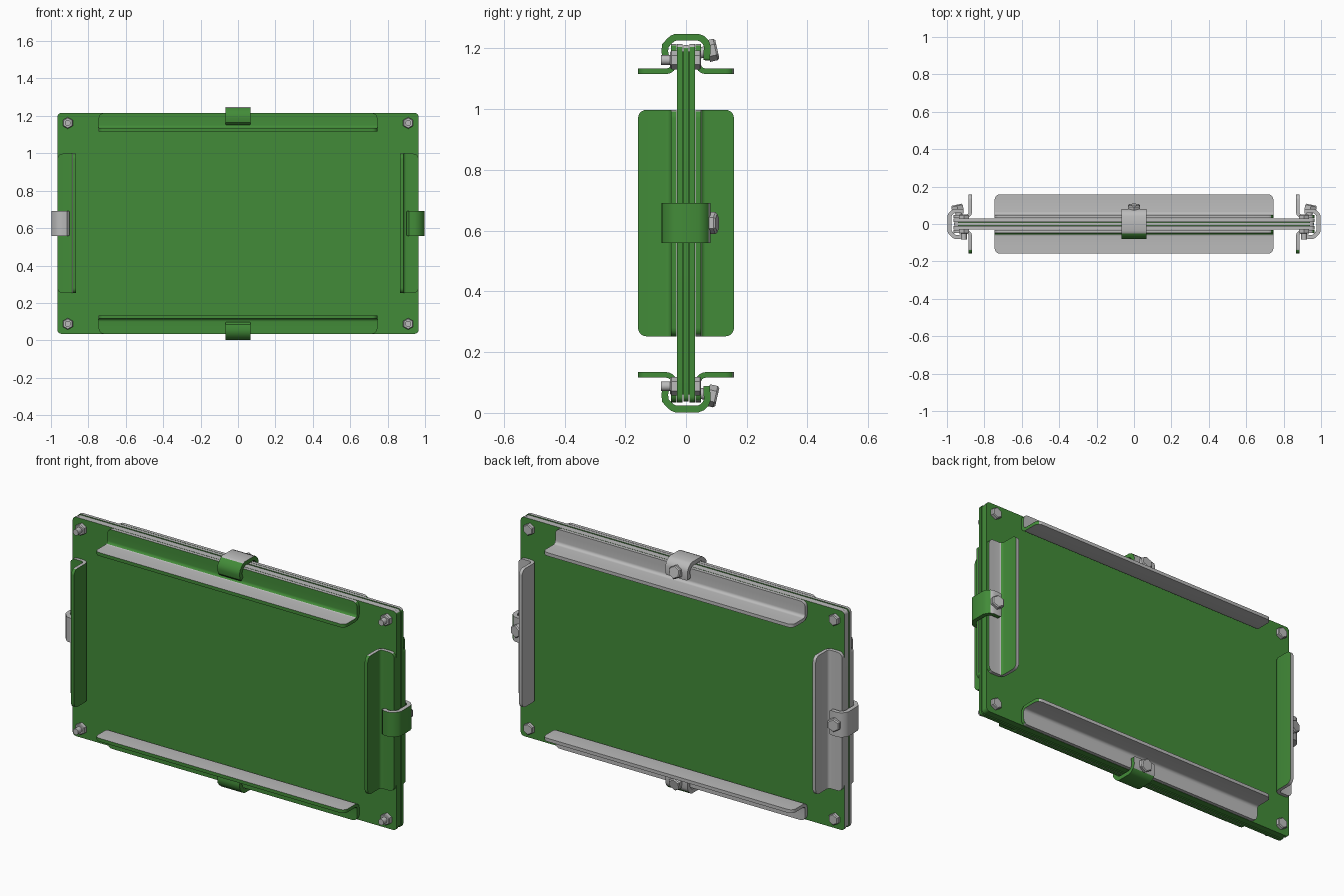
import bpy, bmesh, math
from mathutils import Vector, Matrix

if "Cube" in bpy.data.objects:
    bpy.data.objects.remove(bpy.data.objects["Cube"])

green = bpy.data.materials.new("green_paint")
green.diffuse_color = (0.055, 0.26, 0.04, 1)
green.use_nodes = True
green.node_tree.nodes["Principled BSDF"].inputs["Base Color"].default_value = green.diffuse_color
grey = bpy.data.materials.new("bare_metal")
grey.diffuse_color = (0.5, 0.5, 0.5, 1)
grey.use_nodes = True
grey.node_tree.nodes["Principled BSDF"].inputs["Base Color"].default_value = grey.diffuse_color

CZ, HX, HZ = 0.625, 0.965, 0.59     # plate centre height and half sizes


def finish(bm, name, is_green):
    """Turn a bmesh into an object, painting the faces whose normal passes the test."""
    bmesh.ops.recalc_face_normals(bm, faces=bm.faces)
    bm.normal_update()
    for f in bm.faces:
        f.material_index = 0 if is_green(f.normal) else 1
    me = bpy.data.meshes.new(name)
    bm.to_mesh(me)
    bm.free()
    ob = bpy.data.objects.new(name, me)
    bpy.context.collection.objects.link(ob)
    me.materials.append(green)
    me.materials.append(grey)
    bpy.context.view_layer.objects.active = ob
    ob.select_set(True)
    bpy.ops.object.shade_smooth_by_angle(angle=math.radians(35))
    ob.select_set(False)
    return ob


def side_frame(side):
    """Map (along edge, depth y, outward from plate edge) to world space."""
    return {
        "top": lambda t, u, w: Vector((t, u, CZ + HZ + w)),
        "bottom": lambda t, u, w: Vector((t, u, CZ - HZ - w)),
        "right": lambda t, u, w: Vector((HX + w, u, CZ + t)),
        "left": lambda t, u, w: Vector((-HX - w, u, CZ + t)),
    }[side]


def arc(cx, cy, r, a0, a1, n=6):
    return [(cx + r * math.cos(math.radians(a0 + (a1 - a0) * i / n)),
             cy + r * math.sin(math.radians(a0 + (a1 - a0) * i / n))) for i in range(n + 1)]


def band(name, path, thick, half, radius, place, is_green):
    """Bent sheet strip along a (u, w) path, with rounded corners at both path ends."""
    pts = [Vector(p) for p in path]
    # extra stations close to both ends for the corner rounding
    steps = [radius * (1 - math.cos(math.pi / 2 * k / 5)) for k in range(1, 6)]
    d0, d1 = (pts[1] - pts[0]).normalized(), (pts[-2] - pts[-1]).normalized()
    pts = ([pts[0]] + [pts[0] + d0 * s for s in steps] + pts[1:-1]
           + [pts[-1] + d1 * s for s in reversed(steps)] + [pts[-1]])
    lens = [0]
    for a, b in zip(pts, pts[1:]):
        lens.append(lens[-1] + (b - a).length)
    bm = bmesh.new()
    rings = []
    for i, p in enumerate(pts):
        a = (p - pts[i - 1]).normalized() if i else d0
        b = (pts[i + 1] - p).normalized() if i < len(pts) - 1 else -d1
        t = (a + b).normalized()
        n = Vector((-t.y, t.x)) * (thick / 2) / max(0.6, t.dot(a))
        e = min(lens[i], lens[-1] - lens[i], radius)
        h = half - radius + math.sqrt(max(0, radius ** 2 - (radius - e) ** 2))
        rings.append([bm.verts.new(place(s * h, *(p + n * k)))
                      for s, k in ((-1, -1), (1, -1), (1, 1), (-1, 1))])
    for r, q in zip(rings, rings[1:]):
        for k in range(4):
            bm.faces.new((r[k], r[(k + 1) % 4], q[(k + 1) % 4], q[k]))
    bm.faces.new(rings[0])
    bm.faces.new(rings[-1])
    return finish(bm, name, is_green)


def rod(bm, a, b, r, n, r2=None):
    """Cylinder or prism between two points."""
    a, b = Vector(a), Vector(b)
    m = Matrix.Translation((a + b) / 2) @ (b - a).to_track_quat('Z', 'Y').to_matrix().to_4x4()
    bmesh.ops.create_cone(bm, cap_ends=True, segments=n, radius1=r,
                          radius2=r if r2 is None else r2, depth=(b - a).length, matrix=m)


def hex_head(bm, a, b, r):
    """Hexagon with a chamfered outer face at b."""
    a, b = Vector(a), Vector(b)
    c = a.lerp(b, 0.8)
    rod(bm, a, c, r, 6)
    rod(bm, c, b, r, 6, r * 0.85)


# stacked plates with rounded corners
outline = []
for sx, sz, a in ((1, 1, 0), (-1, 1, 90), (-1, -1, 180), (1, -1, 270)):
    outline.append((sx, sz, a))
for name, y0, y1, inset in (("front_plate", -0.029, -0.012, 0),
                            ("middle_plate", -0.009, 0.009, 0.003),
                            ("back_plate", 0.012, 0.029, 0)):
    bm = bmesh.new()
    loop = []
    for sx, sz, a in outline:
        loop += arc(sx * (HX - 0.02 - inset), CZ + sz * (HZ - 0.02 - inset), 0.02, a, a + 90)
    face = bm.faces.new([bm.verts.new((x, y0, z)) for x, z in loop])
    ext = bmesh.ops.extrude_face_region(bm, geom=[face], use_keep_orig=True)
    bmesh.ops.translate(bm, vec=(0, y1 - y0, 0),
                        verts=[v for v in ext["geom"] if isinstance(v, bmesh.types.BMVert)])
    finish(bm, name, lambda n: n.z < 0.5 and n.x > -0.5)

# thin core filling the gaps between plates
bm = bmesh.new()
bmesh.ops.create_cube(bm, size=1, matrix=Matrix.Translation((0, 0, CZ))
                      @ Matrix.Diagonal((2 * HX - 0.05, 0.05, 2 * HZ - 0.05, 1)))
finish(bm, "plate_core", lambda n: True)

# corner bolts: head behind, nut and shank end in front
for ix, sx in (("left", -1), ("right", 1)):
    for iz, z in (("lower", 0.088), ("upper", 1.162)):
        x = sx * 0.91
        bm = bmesh.new()
        rod(bm, (x, -0.083, z), (x, 0.03, z), 0.016, 20)
        hex_head(bm, (x, -0.029, z), (x, -0.052, z), 0.031)
        hex_head(bm, (x, 0.029, z), (x, 0.05, z), 0.031)
        finish(bm, f"corner_bolt_{iz}_{ix}", lambda n: False)


def front_paint(n):
    return n.x > 0.5 or n.y < -0.4 or n.z < -0.5


def back_paint(n):
    return n.x > 0.5 or n.y < -0.5


# angle rails, clamps and clamp bolts on all four sides
for side in ("top", "bottom", "left", "right"):
    place = side_frame(side)
    half = 0.745 if side in ("top", "bottom") else 0.373
    for face, s, paint in (("front", -1, front_paint), ("back", 1, back_paint)):
        profile = [(0.04, 0)] + arc(0.065, -0.065, 0.025, 180, 270) + [(0.158, -0.09)]
        band(f"{face}_rail_{side}", [(s * u, w) for u, w in profile],
             0.018, half, 0.028, place, paint)

    # bent clamp hooking over the plate edge
    hook = [(-0.054, -0.056), (-0.066, -0.045), (-0.07, -0.025), (-0.068, -0.006),
            (-0.055, 0.009), (-0.044, 0.018), (-0.034, 0.022), (0.04, 0.022),
            (0.053, 0.017), (0.065, 0.005), (0.07, -0.008), (0.068, -0.054)]
    band(f"clamp_{side}", hook, 0.022, 0.066, 0.008, place,
         (lambda n: False) if side == "left" else front_paint)

    # slightly tilted clamp bolt pressing on the back rail
    bm = bmesh.new()
    rod(bm, place(0, 0.045, -0.03), place(0, 0.09, -0.02), 0.018, 20)
    hex_head(bm, place(0, 0.072, -0.024), place(0, 0.103, -0.017), 0.036)
    finish(bm, f"clamp_bolt_{side}", lambda n: False)
